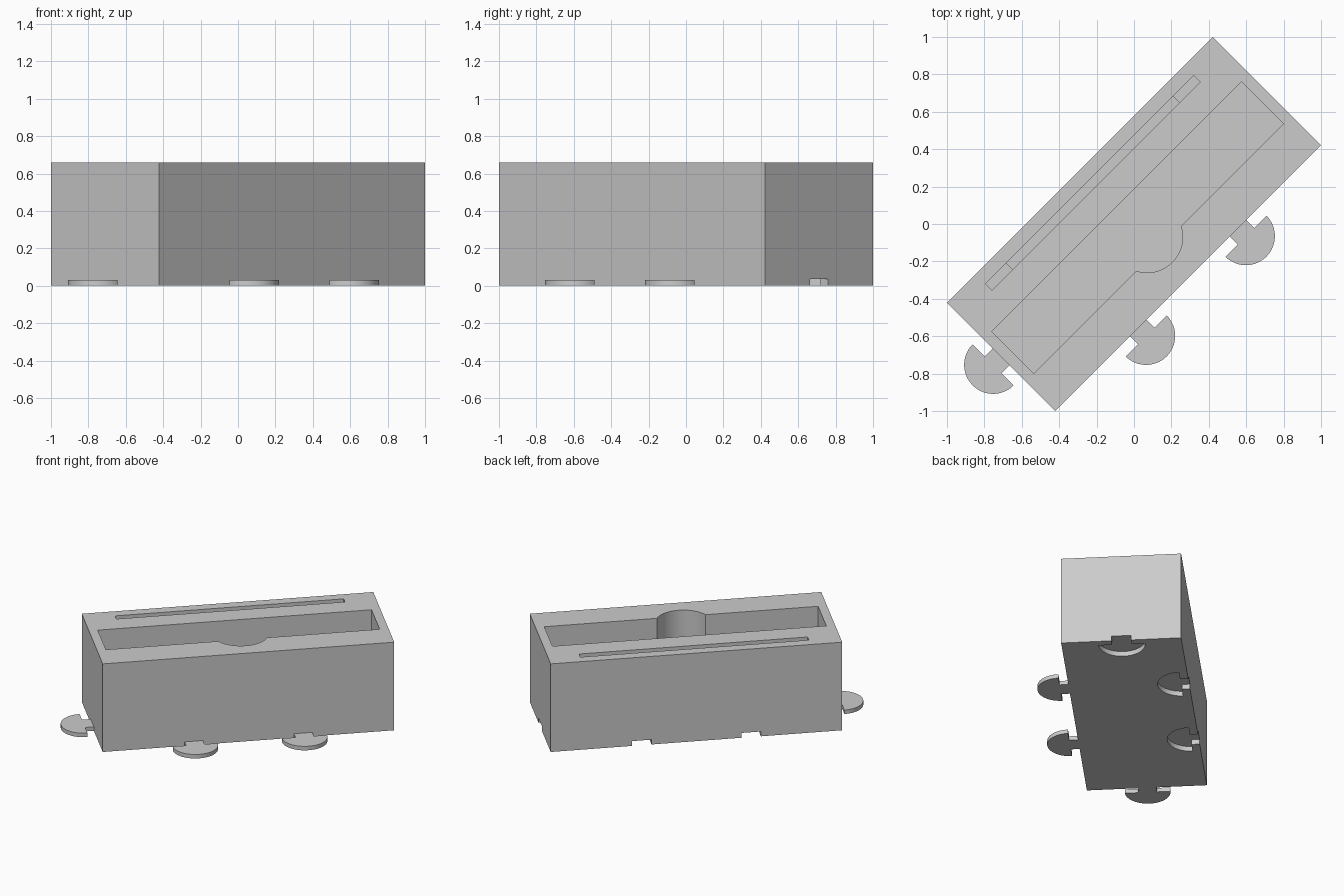
import bpy, bmesh
from math import sin, cos, pi, radians, asin
from mathutils import Matrix

if "Cube" in bpy.data.objects:
    bpy.data.objects.remove(bpy.data.objects["Cube"], do_unlink=True)

# Main sizes, with the length along local x before the diagonal turn
HALF_L, HALF_W, HEIGHT = 1.005, 0.409, 0.66
TURN = Matrix.Rotation(radians(45), 4, 'Z')

grey = bpy.data.materials.new("plain grey")
grey.use_nodes = True
grey.diffuse_color = (0.6, 0.6, 0.6, 1)
grey.node_tree.nodes["Principled BSDF"].inputs["Base Color"].default_value = (0.6, 0.6, 0.6, 1)


def prism(name, outline, low, high, place=Matrix()):
    """Extrude a flat outline, place it, then turn it to the diagonal."""
    bm = bmesh.new()
    face = bm.faces.new([bm.verts.new((x, y, low)) for x, y in outline])
    side = bmesh.ops.extrude_face_region(bm, geom=[face])
    top = [v for v in side["geom"] if isinstance(v, bmesh.types.BMVert)]
    bmesh.ops.translate(bm, vec=(0, 0, high - low), verts=top)
    bmesh.ops.transform(bm, matrix=TURN @ place, verts=bm.verts)
    bmesh.ops.recalc_face_normals(bm, faces=bm.faces)
    mesh = bpy.data.meshes.new(name)
    bm.to_mesh(mesh)
    bm.free()
    mesh.materials.append(grey)
    obj = bpy.data.objects.new(name, mesh)
    bpy.context.collection.objects.link(obj)
    return obj


def arc(cx, cy, r, start, end, steps=40):
    return [(cx + r * cos(start + (end - start) * i / steps),
             cy + r * sin(start + (end - start) * i / steps)) for i in range(steps + 1)]


def rectangle(x0, x1, y0, y1):
    return [(x0, y0), (x1, y0), (x1, y1), (x0, y1)]


def select_only(obj):
    bpy.ops.object.select_all(action='DESELECT')
    obj.select_set(True)
    bpy.context.view_layer.objects.active = obj


def cut(target, cutter):
    cutter.hide_render = True
    mod = target.modifiers.new(cutter.name, 'BOOLEAN')
    mod.operation, mod.solver, mod.object = 'DIFFERENCE', 'EXACT', cutter
    select_only(target)
    bpy.ops.object.modifier_apply(modifier=mod.name)
    bpy.data.objects.remove(cutter, do_unlink=True)


def connector(gap=0.0, root=0.0):
    """Stem with a half-disc head, pointing to -y."""
    stem, neck, radius = 0.063 + gap, -0.06 + gap, 0.155 + gap
    return ([(stem, root), (-stem, root), (-stem, neck)]
            + arc(0, neck, radius, pi, 2 * pi) + [(stem, neck)])


# Body block
body = prism("body", rectangle(-HALF_L, HALF_L, -HALF_W, HALF_W), 0, HEIGHT)

# Long tray with a round finger notch in one wall
edge, notch_y, notch_r = -0.187, -0.099, 0.19
dip = asin((notch_y - edge) / notch_r)
tray = ([(-0.944, 0.131), (-0.944, edge)]
        + arc(0, notch_y, notch_r, pi + dip, 2 * pi - dip)
        + [(0.944, edge), (0.944, 0.131)])
cut(body, prism("tray_cutter", tray, 0.06, HEIGHT + 0.1))

# Narrow slot, stepped shallower at both ends
half_slot = [(0.63, 0.25), (0.63, 0.4), (0.788, 0.4), (0.788, HEIGHT + 0.1)]
slot = half_slot + [(-x, z) for x, z in reversed(half_slot)]
cut(body, prism("slot_cutter", slot, -0.336, -0.286, Matrix.Rotation(pi / 2, 4, 'X')))

# Connecting tabs, each with a matching recess on the opposite side
sites = [("right_tab", -0.377, -HALF_W, 0),
         ("left_tab", 0.377, -HALF_W, 0),
         ("end_tab", -HALF_L, 0, -pi / 2)]
tabs = []
for name, x, y, angle in sites:
    spin = Matrix.Rotation(angle, 4, 'Z')
    tabs.append(prism(name, connector(), 0, 0.03, Matrix.Translation((x, y, 0)) @ spin))
    far = (x, -y, 0) if angle == 0 else (-x, y, 0)
    cut(body, prism(name + "_recess", connector(0.004, 0.05), -0.05, 0.036,
                    Matrix.Translation(far) @ spin))

# Smooth the curved walls and keep the edges sharp
for obj in [body] + tabs:
    select_only(obj)
    bpy.ops.object.shade_smooth_by_angle(angle=radians(30))
